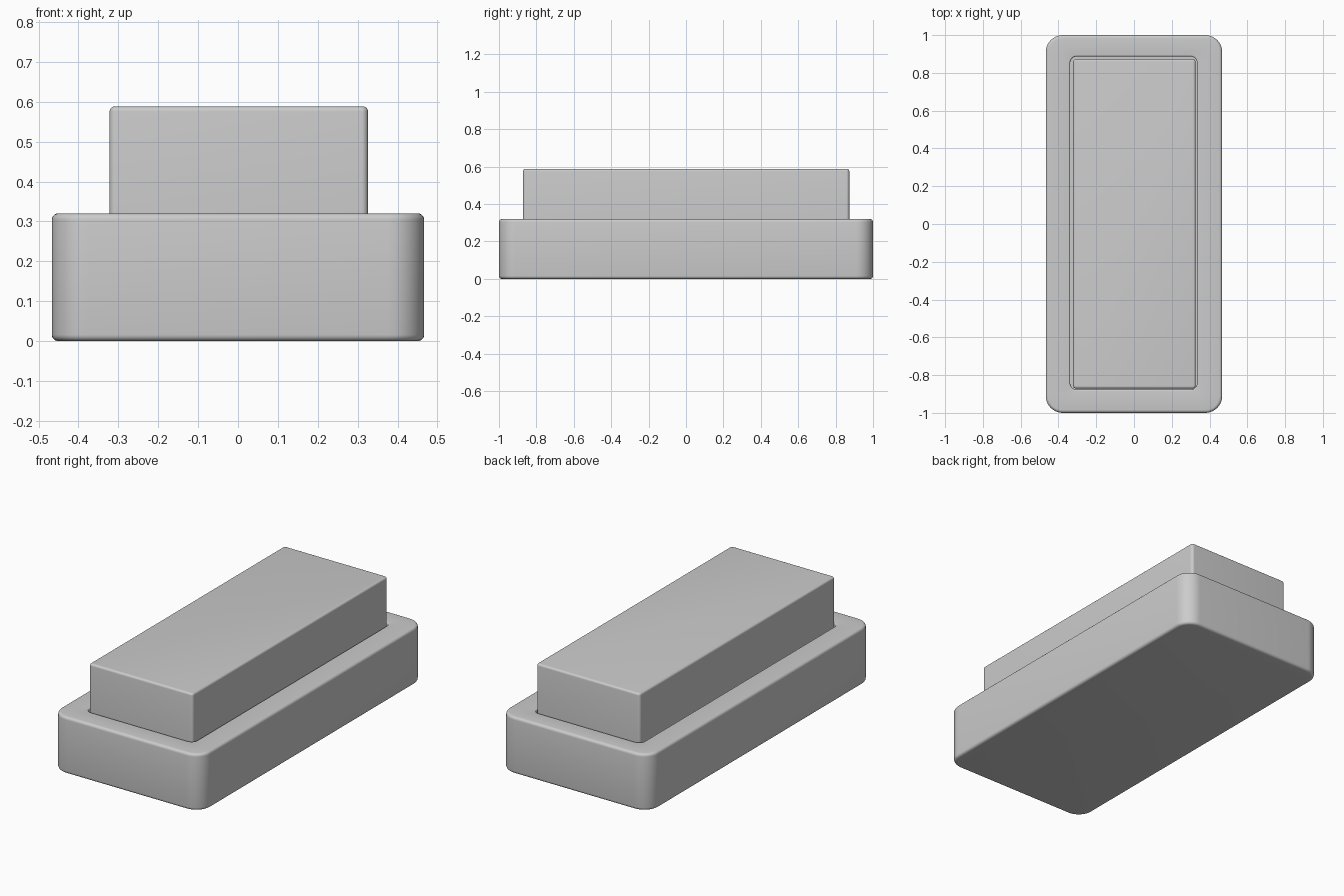
import bpy, bmesh, math

cube = bpy.data.objects.get("Cube")
if cube:
    bpy.data.objects.remove(cube, do_unlink=True)

grey = bpy.data.materials.new("plain_grey")
grey.use_nodes = True
colour = (0.6, 0.6, 0.6, 1)
grey.diffuse_color = colour
grey.node_tree.nodes["Principled BSDF"].inputs["Base Color"].default_value = colour


def ring(bm, box, radius, inset, z, steps=10):
    """Rounded rectangle of vertices, shrunk by inset, at height z."""
    x0, x1, y0, y1 = box
    r = radius - inset
    corners = [(x1 - radius, y1 - radius), (x0 + radius, y1 - radius),
               (x0 + radius, y0 + radius), (x1 - radius, y0 + radius)]
    verts = []
    for i, (cx, cy) in enumerate(corners):
        for k in range(steps + 1):
            a = math.pi / 2 * (i + k / steps)
            verts.append(bm.verts.new((cx + r * math.cos(a), cy + r * math.sin(a), z)))
    return verts


def fillet(size, z, top, n=5):
    """(inset, height) pairs rounding a lower or an upper edge."""
    angles = [math.pi / 2 * k / n for k in range(n + 1)]
    if top:
        return [(size * (1 - math.cos(a)), z - size * (1 - math.sin(a))) for a in angles]
    return [(size * (1 - math.sin(a)), z + size * (1 - math.cos(a))) for a in angles]


def stack(name, levels):
    """Bridge successive rings into a closed solid; levels = (box, radius, inset, z)."""
    bm = bmesh.new()
    rings = [ring(bm, *level) for level in levels]
    for a, b in zip(rings, rings[1:]):
        for i in range(len(a)):
            j = (i + 1) % len(a)
            bm.faces.new((a[i], a[j], b[j], b[i]))
    bm.faces.new(rings[0][::-1])
    bm.faces.new(rings[-1])
    bmesh.ops.recalc_face_normals(bm, faces=bm.faces)
    mesh = bpy.data.meshes.new(name)
    bm.to_mesh(mesh)
    bm.free()
    mesh.materials.append(grey)
    obj = bpy.data.objects.new(name, mesh)
    bpy.context.collection.objects.link(obj)
    bpy.ops.object.select_all(action="DESELECT")
    obj.select_set(True)
    bpy.context.view_layer.objects.active = obj
    bpy.ops.object.shade_smooth_by_angle(angle=math.radians(35))
    return obj


# Tray: rounded outer shell with a softened rim and a well for the block
outer = (-0.467, 0.467, -1.0, 1.0)
well = (-0.338, 0.334, -0.877, 0.887)
floor_z, rim_z, lip = 0.06, 0.32, 0.008
levels = [(outer, 0.09, i, z) for i, z in fillet(0.016, 0.0, False)]
levels += [(outer, 0.09, i, z) for i, z in fillet(0.016, rim_z, True)]
levels += [(well, 0.035, -(lip - i), z) for i, z in
           [(lip - s, h) for s, h in reversed(fillet(lip, rim_z, True))]]
levels.append((well, 0.035, 0, floor_z))
stack("tray", levels)

# Block: tall softened slab standing in the well
slab = (-0.322, 0.326, -0.871, 0.873)
levels = [(slab, 0.016, i, z) for i, z in fillet(0.012, floor_z, False)]
levels += [(slab, 0.016, i, z) for i, z in fillet(0.012, 0.588, True)]
stack("block", levels)
